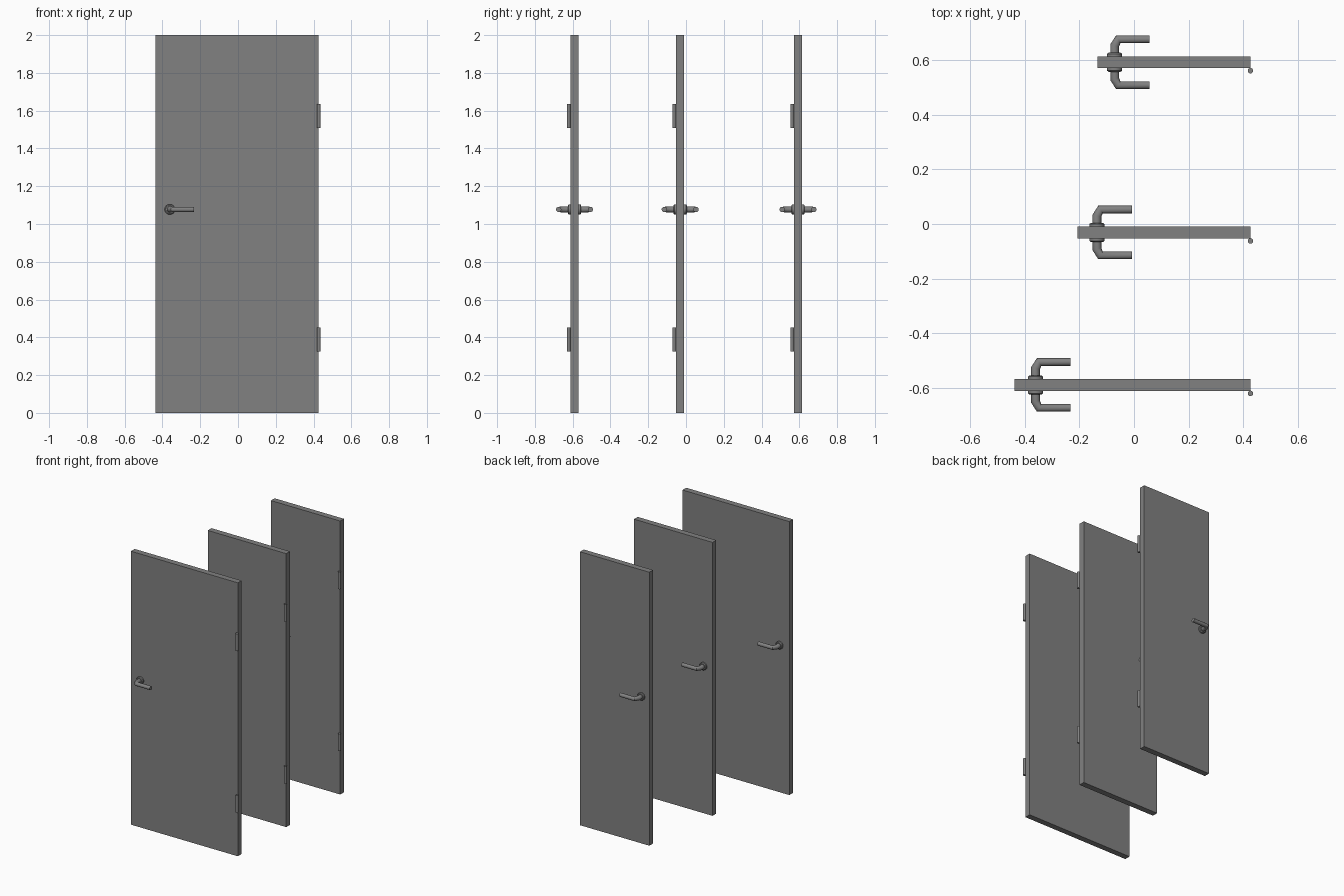
import bpy
import bmesh
from math import cos, sin, pi
from mathutils import Vector

if "Cube" in bpy.data.objects:
    bpy.data.objects.remove(bpy.data.objects["Cube"], do_unlink=True)

GREY = (0.22, 0.22, 0.22, 1)
mat = bpy.data.materials.new("mid grey")
mat.use_nodes = True
mat.diffuse_color = GREY
mat.node_tree.nodes["Principled BSDF"].inputs["Base Color"].default_value = GREY

RIGHT = 0.427          # shared hinge edge of every door
HALF = 0.0215          # half the panel thickness
HANDLE_Z = 1.077


def finish(name, bm, smooth=False):
    bmesh.ops.recalc_face_normals(bm, faces=bm.faces)
    mesh = bpy.data.meshes.new(name)
    bm.to_mesh(mesh)
    bm.free()
    mesh.materials.append(mat)
    ob = bpy.data.objects.new(name, mesh)
    bpy.context.collection.objects.link(ob)
    if smooth:
        bpy.ops.object.select_all(action="DESELECT")
        ob.select_set(True)
        bpy.context.view_layer.objects.active = ob
        bpy.ops.object.shade_smooth_by_angle(angle=0.6)
    return ob


def tube(name, path, radii, sides=20):
    """Capped round tube along a path lying in a level plane, with mitred bends."""
    bm = bmesh.new()
    pts = [Vector(p) for p in path]
    rings = []
    for i, (p, r) in enumerate(zip(pts, radii)):
        d_in = (p - pts[max(i - 1, 0)]).normalized()
        d_out = (pts[min(i + 1, len(pts) - 1)] - p).normalized()
        tangent = (d_in + d_out).normalized()
        across = tangent.cross(Vector((0, 0, 1)))
        stretch = 1 / max(tangent.dot(d_out), tangent.dot(d_in))
        rings.append([bm.verts.new(p + across * (r * stretch * cos(a)) + Vector((0, 0, r * sin(a))))
                      for a in (2 * pi * k / sides for k in range(sides))])
    for a, b in zip(rings, rings[1:]):
        for k in range(sides):
            n = (k + 1) % sides
            bm.faces.new((a[k], a[n], b[n], b[k]))
    bm.faces.new(rings[0])
    bm.faces.new(rings[-1])
    return finish(name, bm, smooth=True)


def door(label, left, y, handle_x):
    # Panel
    bm = bmesh.new()
    bmesh.ops.create_cube(bm, size=1)
    bmesh.ops.scale(bm, vec=(RIGHT - left, 2 * HALF, 2), verts=bm.verts)
    bmesh.ops.translate(bm, vec=((RIGHT + left) / 2, y, 1), verts=bm.verts)
    finish(label + "_door_panel", bm)

    # Rose and bent lever on both faces
    for side, s in (("front", -1), ("back", 1)):
        def at(x, offset):
            return (handle_x + x, y + s * offset, HANDLE_Z)
        tube(f"{label}_door_{side}_rose",
             [at(0, HALF - 0.004), at(0, 0.031), at(0, 0.035)], [0.0275, 0.0275, 0.022], 24)
        tube(f"{label}_door_{side}_lever",
             [at(0, HALF), at(0, 0.061), at(0.013, 0.084), at(0.128, 0.084)],
             [0.016, 0.016, 0.014, 0.014])

    # Hinge barrels
    for place, z in (("lower", 0.388), ("upper", 1.572)):
        bm = bmesh.new()
        bmesh.ops.create_cone(bm, cap_ends=True, segments=16, radius1=0.01, radius2=0.01, depth=0.126)
        bmesh.ops.translate(bm, vec=(RIGHT, y - 0.031, z), verts=bm.verts)
        finish(f"{label}_door_{place}_hinge", bm, smooth=True)


door("wide", -0.438, -0.59, -0.361)
door("medium", -0.208, -0.031, -0.136)
door("narrow", -0.134, 0.593, -0.071)
